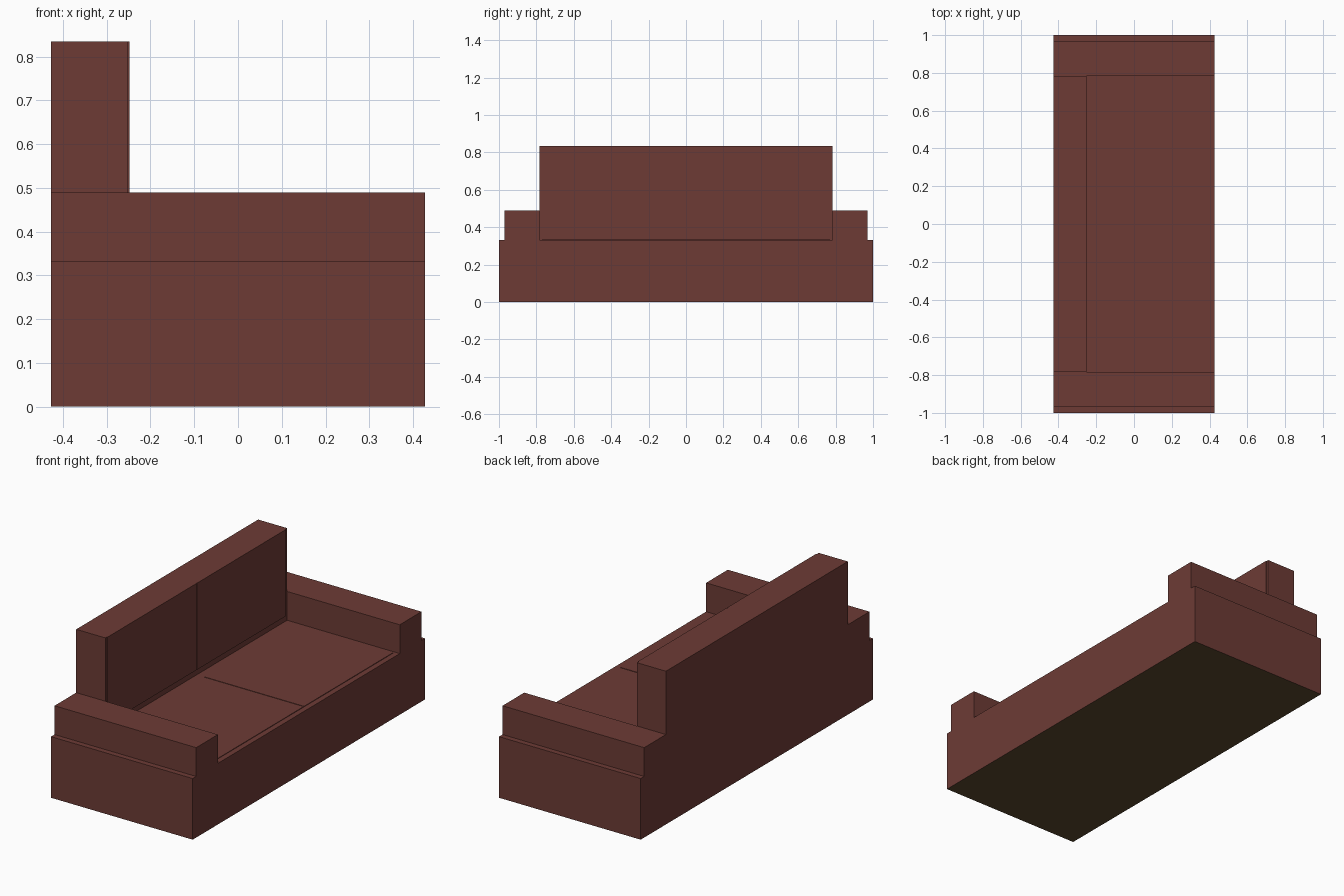
import bpy, bmesh

cube = bpy.data.objects.get("Cube")
if cube:
    bpy.data.objects.remove(cube, do_unlink=True)


def material(name, color):
    m = bpy.data.materials.new(name)
    m.use_nodes = True
    m.diffuse_color = (*color, 1)
    m.node_tree.nodes["Principled BSDF"].inputs["Base Color"].default_value = (*color, 1)
    return m


LEATHER = material("brown leather", (0.153, 0.044, 0.036))
UNDERSIDE = material("olive underside", (0.107, 0.065, 0.027))


def finish(name, bm):
    bmesh.ops.recalc_face_normals(bm, faces=bm.faces)
    mesh = bpy.data.meshes.new(name)
    bm.to_mesh(mesh)
    bm.free()
    mesh.materials.append(LEATHER)
    obj = bpy.data.objects.new(name, mesh)
    bpy.context.collection.objects.link(obj)
    return obj


def box(name, x, y, z):
    bm = bmesh.new()
    bmesh.ops.create_cube(bm, size=1)
    for v in bm.verts:
        for i, (lo, hi) in enumerate((x, y, z)):
            v.co[i] = lo if v.co[i] < 0 else hi
    return finish(name, bm)


FRONT, BACK, FACE = 0.427, -0.427, -0.248
SEAT, ARM, TOP = 0.333, 0.49, 0.835
INNER, OUTER = 0.783, 0.97

# Base and both armrests: one stepped profile swept from back to front
half = [(1, 0), (1, SEAT), (OUTER, SEAT), (OUTER, ARM), (INNER, ARM), (INNER, SEAT)]
profile = half + [(-y, z) for y, z in reversed(half)]
bm = bmesh.new()
cap = bm.faces.new([bm.verts.new((BACK, y, z)) for y, z in profile])
swept = bmesh.ops.extrude_face_region(bm, geom=[cap])["geom"]
bmesh.ops.translate(bm, vec=(FRONT - BACK, 0, 0),
                    verts=[g for g in swept if isinstance(g, bmesh.types.BMVert)])
base = finish("base_and_armrests", bm)
base.data.materials.append(UNDERSIDE)
for p in base.data.polygons:
    if p.normal.z < -0.9:
        p.material_index = 1

# Backrest board, flush with the rear of the base
box("backrest", (BACK, FACE - 0.004), (-INNER, INNER), (SEAT, TOP))

# Thin cushion panels, a mirrored pair on the seat and on the backrest
for side, s in (("left", 1), ("right", -1)):
    y = sorted((s * 0.002, s * (INNER - 0.015)))
    box("seat_cushion_" + side, (FACE + 0.045, FRONT - 0.03), y, (SEAT - 0.01, SEAT + 0.003))
    box("back_cushion_" + side, (FACE - 0.01, FACE), y, (SEAT + 0.03, TOP))
